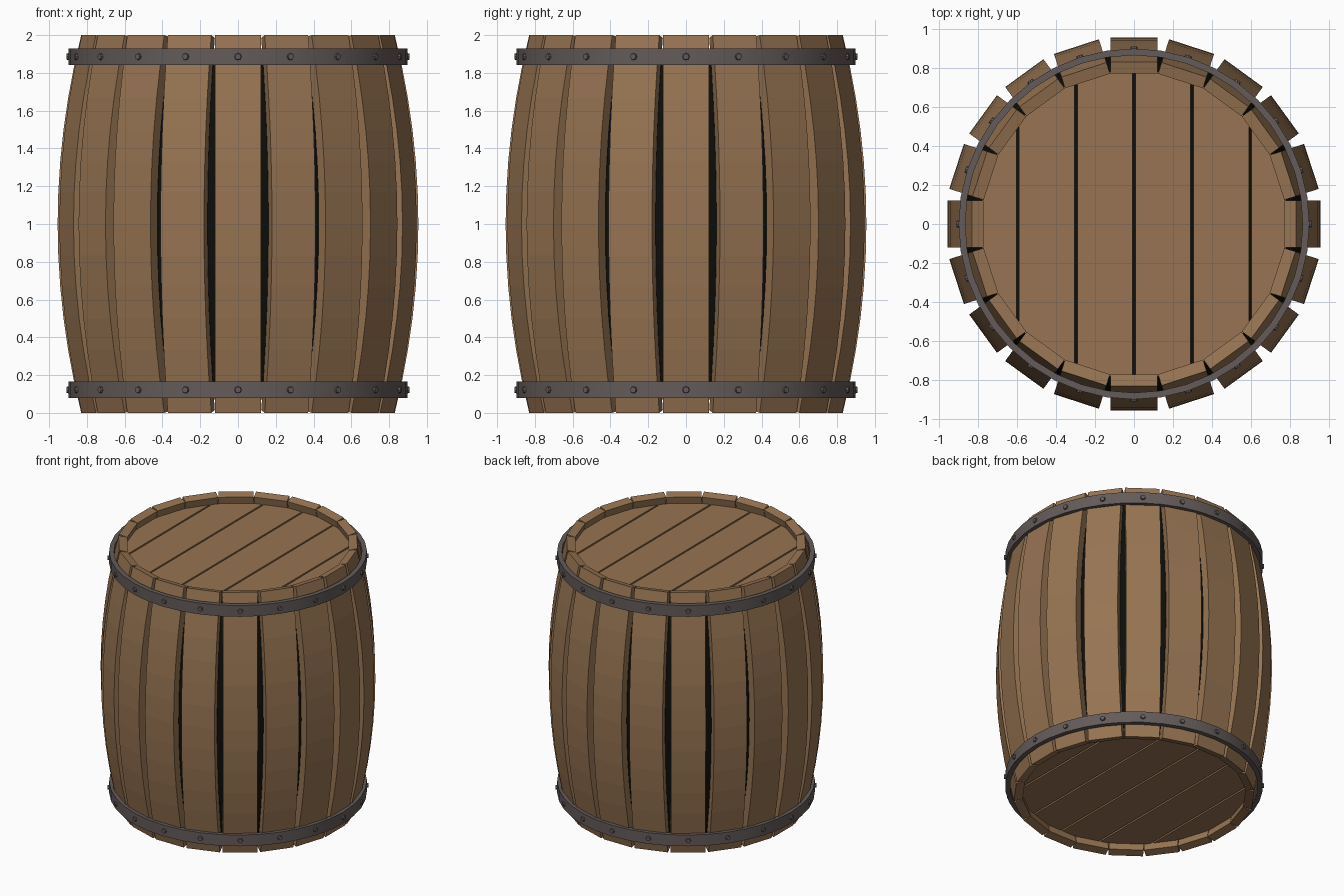
import bpy, bmesh, math
from mathutils import Matrix, Vector

if "Cube" in bpy.data.objects:
    bpy.data.objects.remove(bpy.data.objects["Cube"])


def mat(name, rgb):
    m = bpy.data.materials.new(name)
    m.diffuse_color = (*rgb, 1)
    m.use_nodes = True
    m.node_tree.nodes["Principled BSDF"].inputs["Base Color"].default_value = m.diffuse_color
    return m


WOOD = mat("oak_wood", (0.31, 0.175, 0.085))
IRON = mat("dark_iron", (0.125, 0.105, 0.1))
DARK = mat("dark_gap", (0.004, 0.004, 0.003))
STAVES = 20


def finish(bm, name, material, smooth=False):
    bmesh.ops.recalc_face_normals(bm, faces=bm.faces)
    me = bpy.data.meshes.new(name)
    bm.to_mesh(me)
    bm.free()
    me.materials.append(material)
    ob = bpy.data.objects.new(name, me)
    bpy.context.collection.objects.link(ob)
    if smooth:
        bpy.context.view_layer.objects.active = ob
        ob.select_set(True)
        bpy.ops.object.shade_smooth_by_angle(angle=math.radians(30))
        ob.select_set(False)
    return ob


def bulge(z, inset=0.0):
    """Point (r, z) on the barrel curve, moved inward along its normal."""
    r = 0.955 - 0.125 * (z - 1) ** 2
    n = Vector((1, 0.25 * (z - 1))).normalized()
    return r - n.x * inset, z - n.y * inset


def revolve(profile, segs, name, material, closed):
    bm = bmesh.new()
    rings = [[bm.verts.new((r * math.cos(a), r * math.sin(a), z)) for r, z in profile]
             for a in (2 * math.pi * i / segs for i in range(segs))]
    n = len(profile)
    for i in range(segs):
        a, b = rings[i], rings[(i + 1) % segs]
        for j in range(n if closed else n - 1):
            k = (j + 1) % n
            bm.faces.new((a[j], b[j], b[k], a[k]))
    if not closed:
        bm.faces.new([r[0] for r in rings])
        bm.faces.new([r[-1] for r in rings])
    return finish(bm, name, material, True)


# curved staves, constant width
bm = bmesh.new()
LEVELS, HALF = 12, 0.121
for s in range(STAVES):
    rot = Matrix.Rotation(2 * math.pi * s / STAVES, 3, 'Z')
    prev = None
    for i in range(LEVELS + 1):
        z = 2 * i / LEVELS
        (ro, zo), (ri, zi) = bulge(z), bulge(z, 0.062)
        ring = [bm.verts.new(rot @ Vector(p)) for p in
                ((ro, -HALF, zo), (ro, HALF, zo), (ri, HALF, zi), (ri, -HALF, zi))]
        if prev:
            for j in range(4):
                k = (j + 1) % 4
                bm.faces.new((prev[j], prev[k], ring[k], ring[j]))
        if i in (0, LEVELS):
            bm.faces.new(ring)
        prev = ring
finish(bm, "staves", WOOD)

# dark inner lining seen through the gaps
lining = [bulge(0.085 + 1.83 * i / 12, 0.063) for i in range(13)]
lining[0], lining[-1] = (0.775, 0.085), (0.775, 1.915)
revolve(lining, 40, "inner_lining", DARK, False)

# plank heads at both ends
edges = [-0.79, -0.595, -0.297, 0, 0.297, 0.595, 0.79]
for name, z0, z1 in (("bottom_head", 0.07, 0.095), ("top_head", 1.905, 1.93)):
    bm = bmesh.new()
    for a, b in zip(edges, edges[1:]):
        a, b = a + 0.0065, b - 0.0065
        xs = [a + (b - a) * i / 8 for i in range(9)]
        half = [(x, math.sqrt(0.79 ** 2 - x * x)) for x in xs]
        outline = half + [(x, -y) for x, y in reversed(half)]
        face = bm.faces.new([bm.verts.new((x, y, z0)) for x, y in outline])
        ext = bmesh.ops.extrude_face_region(bm, geom=[face])
        bmesh.ops.translate(bm, vec=(0, 0, z1 - z0),
                            verts=[v for v in ext["geom"] if isinstance(v, bmesh.types.BMVert)])
    finish(bm, name, WOOD)

# iron hoops with rivets
for label, zc in (("bottom", 0.122), ("top", 1.886)):
    h = 0.043
    revolve([(0.864, zc - h), (0.898, zc - h), (0.898, zc + h), (0.864, zc + h)],
            40, label + "_hoop", IRON, True)
    bm = bmesh.new()
    for s in range(STAVES):
        m = (Matrix.Rotation(2 * math.pi * s / STAVES, 4, 'Z')
             @ Matrix.Translation((0.898, 0, zc)) @ Matrix.Rotation(math.pi / 2, 4, 'Y'))
        bmesh.ops.create_cone(bm, cap_ends=True, segments=8, radius1=0.021,
                              radius2=0.016, depth=0.02, matrix=m)
    finish(bm, label + "_rivets", IRON)
